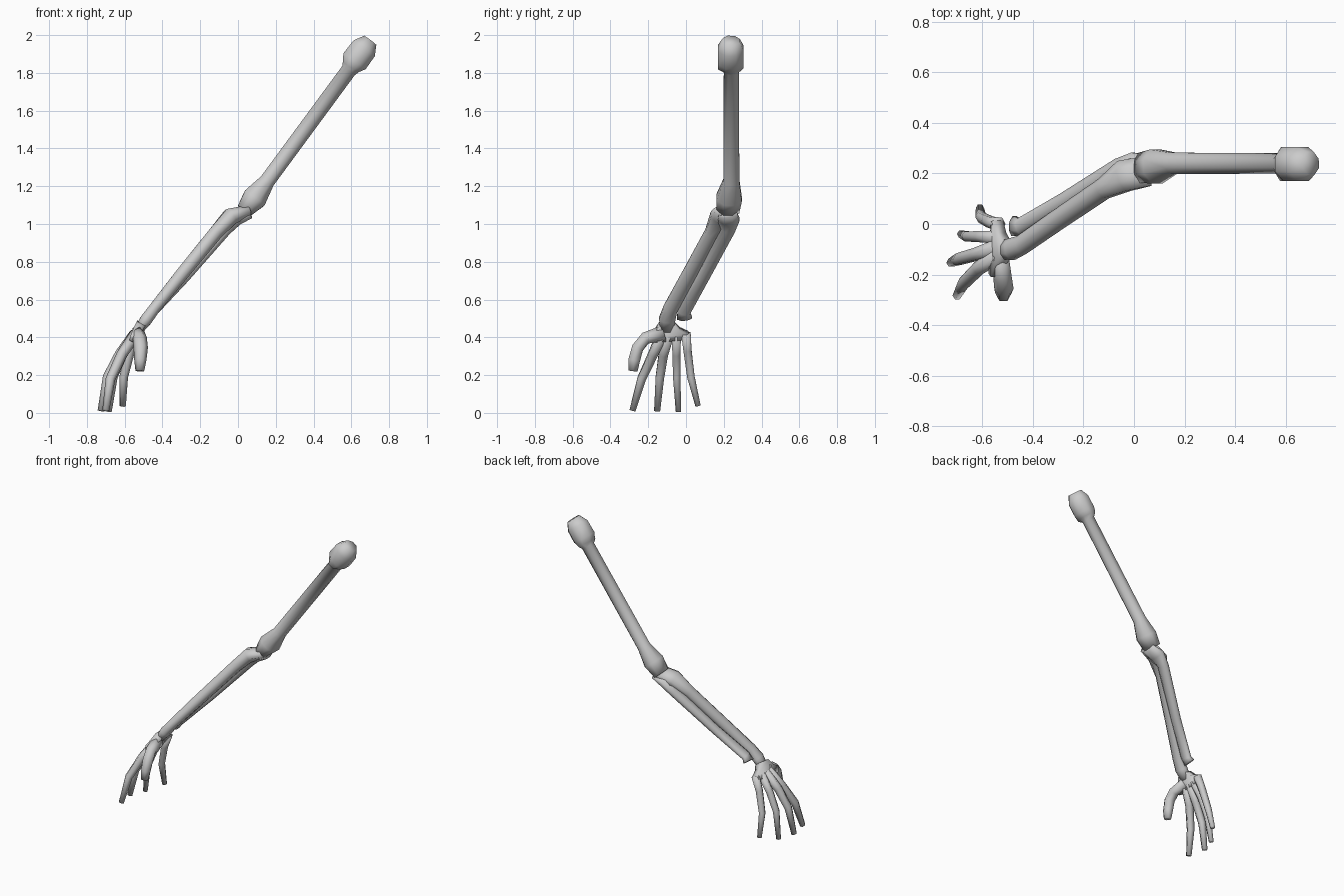
import bpy, bmesh, math
from mathutils import Vector


def loft(name, sections, n=8):
    """Closed low-sided tube; each section is x, y, z, width along y, depth."""
    bm = bmesh.new()
    pts = [Vector(s[:3]) for s in sections]
    rings = []
    for i, s in enumerate(sections):
        t = (pts[min(i + 1, len(pts) - 1)] - pts[max(i - 1, 0)]).normalized()
        w = Vector((0, 1, 0))
        w = (w - t * w.dot(t)).normalized()
        d = t.cross(w)
        k = 0.5 / math.cos(math.pi / n)
        ring = []
        for j in range(n):
            a = 2 * math.pi * (j + 0.5) / n
            ring.append(bm.verts.new(pts[i] + w * (s[3] * k * math.cos(a))
                                     + d * (s[4] * k * math.sin(a))))
        rings.append(ring)
    for a, b in zip(rings, rings[1:]):
        for j in range(n):
            bm.faces.new((a[j], a[(j + 1) % n], b[(j + 1) % n], b[j]))
    bm.faces.new(rings[0][::-1])
    bm.faces.new(rings[-1])
    bmesh.ops.recalc_face_normals(bm, faces=bm.faces[:])
    me = bpy.data.meshes.new(name)
    bm.to_mesh(me)
    bm.free()
    ob = bpy.data.objects.new(name, me)
    bpy.context.collection.objects.link(ob)
    bpy.ops.object.select_all(action='DESELECT')
    ob.select_set(True)
    bpy.context.view_layer.objects.active = ob
    bpy.ops.object.shade_smooth_by_angle(angle=math.radians(100))
    return ob


# Upper arm bone with ball end and elbow knob
loft("upper_arm_bone", [
    (.700, .24, 1.972, .09, .08), (.668, .237, 1.930, .135, .14),
    (.617, .237, 1.862, .135, .145), (.598, .237, 1.832, .135, .10),
    (.585, .24, 1.812, .08, .082), (.155, .24, 1.228, .085, .082),
    (.088, .228, 1.137, .135, .13), (.033, .222, 1.07, .12, .085)])

# Front forearm bone, running into the wrist
loft("front_forearm_bone", [
    (.055, .21, 1.07, .12, .06), (-.04, .19, 1.038, .125, .09),
    (-.12, .14, .95, .082, .075), (-.30, .018, .73, .078, .07),
    (-.445, -.083, .55, .076, .06), (-.485, -.10, .495, .085, .065),
    (-.525, -.103, .44, .07, .05)])

# Rear forearm bone with elbow hook and free lower end
loft("rear_forearm_bone", [
    (.068, .222, 1.05, .10, .04), (-.005, .225, 1.025, .115, .065),
    (-.06, .222, .97, .075, .055), (-.28, .088, .715, .066, .048),
    (-.45, -.012, .535, .068, .05), (-.475, -.008, .503, .08, .05)])

# Palm: a flared four-sided wedge
loft("palm", [
    (-.512, -.103, .475, .075, .05), (-.53, -.10, .44, .13, .05),
    (-.542, -.098, .415, .225, .045), (-.556, -.095, .385, .205, .035)], 4)

# Thumb
loft("thumb", [
    (-.53, -.12, .425, .07, .06), (-.52, -.215, .395, .06, .065),
    (-.515, -.256, .345, .062, .066), (-.517, -.274, .28, .062, .056),
    (-.52, -.281, .222, .048, .04)], 6)

# Four fingers: knuckle, middle joints and tip
fingers = {
    "index_finger": [(-.54, -.125, .42), (-.615, -.175, .31), (-.675, -.235, .18), (-.70, -.283, .013)],
    "middle_finger": [(-.545, -.093, .415), (-.625, -.12, .31), (-.69, -.138, .19), (-.725, -.153, .010)],
    "ring_finger": [(-.545, -.052, .415), (-.61, -.05, .31), (-.66, -.049, .19), (-.685, -.04, .006)],
    "little_finger": [(-.535, .0, .42), (-.57, .008, .33), (-.605, .026, .19), (-.61, .064, .036)],
}
for name, path in fingers.items():
    k = 0.88 if name in ("ring_finger", "little_finger") else 1
    sizes = [.056, .049, .045, .032]
    loft(name, [(*p, s * k, s * k) for p, s in zip(path, sizes)], 6)
